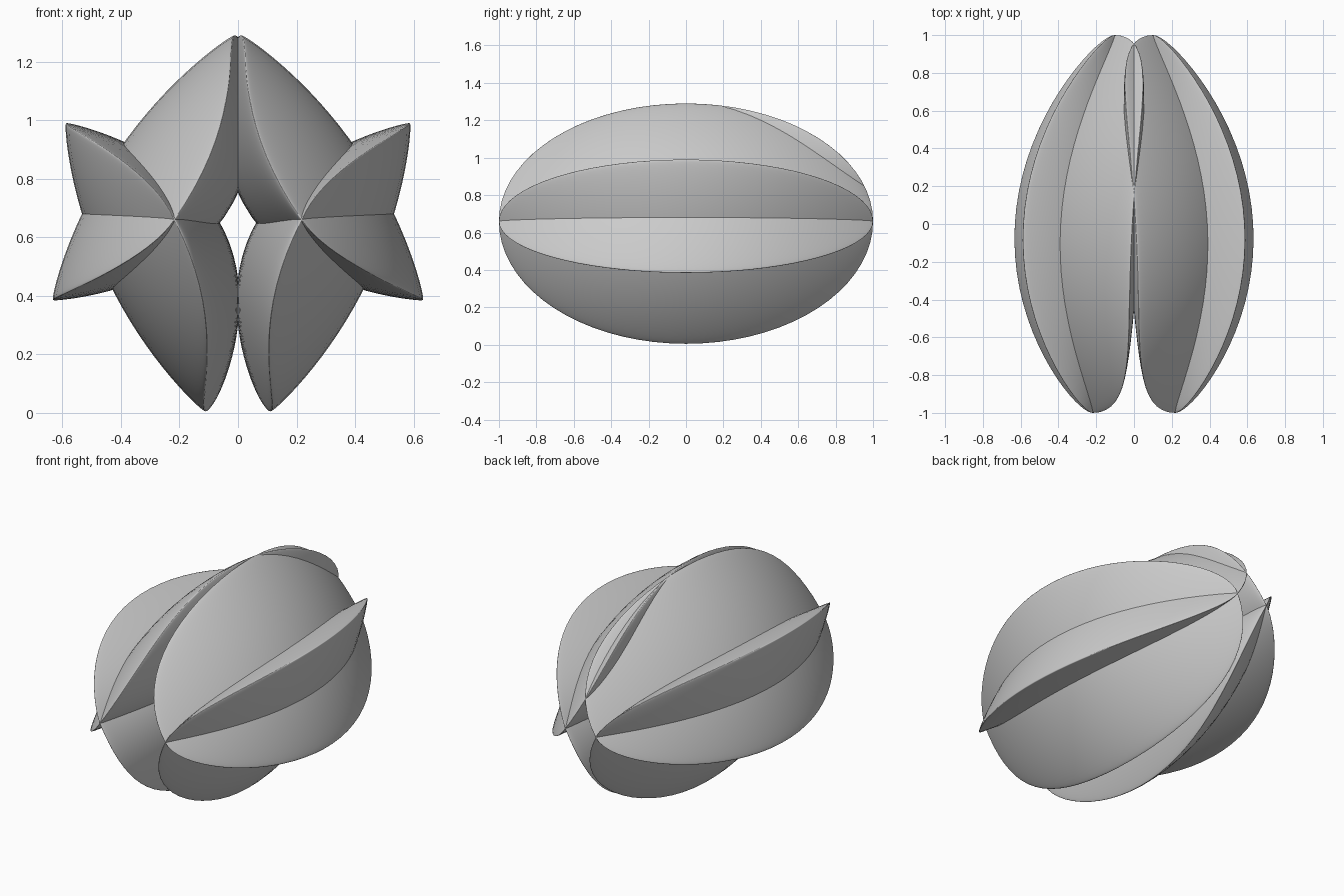
import bpy, bmesh, math
from mathutils import Vector

if "Cube" in bpy.data.objects:
    bpy.data.objects.remove(bpy.data.objects["Cube"])

RINGS, SIDES = 36, 64
TIP = Vector((0.16, 0.66))      # mean x, z of the pointed ends
YAW = -0.058                    # sideways drift along y
BOW = -0.29                     # sideways sag between tips and middle
OUT, IN, EDGE = 0.085, 0.292, 0.02


def make_lobe(name, end_a, end_b):
    """Bent lens: spans end_a to end_b (x, z) at y = 0, tapers to TIP at y = +-1."""
    a, b = Vector(end_a), Vector(end_b)
    mid, half = (a + b) / 2, (b - a) / 2
    n = Vector((-half.y, half.x)).normalized()
    if n.dot(mid - TIP) < 0:
        n = -n
    bm = bmesh.new()

    def point(phi, theta):
        y, s = math.sin(phi), math.cos(phi)
        c = TIP.lerp(mid, s)
        sn = math.sin(theta)
        # lens thickness plus a small rounded rim
        h = (s * sn) ** 2 * (OUT if sn > 0 else -IN) + EDGE * s * sn
        p = c + half * s * math.cos(theta) + n * h
        return bm.verts.new((p.x + YAW * y + BOW * s * (1 - s), y, p.y))

    # rings along the length, closed by a point at each end
    rings = []
    for i in range(1, RINGS):
        phi = -math.pi / 2 + math.pi * i / RINGS
        rings.append([point(phi, 2 * math.pi * j / SIDES) for j in range(SIDES)])
    front = bm.verts.new((TIP.x - YAW, -1, TIP.y))
    back = bm.verts.new((TIP.x + YAW, 1, TIP.y))
    for j in range(SIDES):
        k = (j + 1) % SIDES
        bm.faces.new((front, rings[0][k], rings[0][j]))
        bm.faces.new((back, rings[-1][j], rings[-1][k]))
        for r, q in zip(rings, rings[1:]):
            bm.faces.new((r[j], r[k], q[k], q[j]))
    bmesh.ops.recalc_face_normals(bm, faces=bm.faces)
    me = bpy.data.meshes.new(name)
    bm.to_mesh(me)
    bm.free()
    me.polygons.foreach_set("use_smooth", [True] * len(me.polygons))
    ob = bpy.data.objects.new(name, me)
    bpy.context.collection.objects.link(ob)
    ob.modifiers.new("Mirror", "MIRROR").use_mirror_merge = False
    return ob


# crossing lobes, mirrored left and right
make_lobe("upper_lobes", (0.01, 1.29), (0.63, 0.385))
make_lobe("lower_lobes", (0.11, 0.005), (0.585, 0.99))
